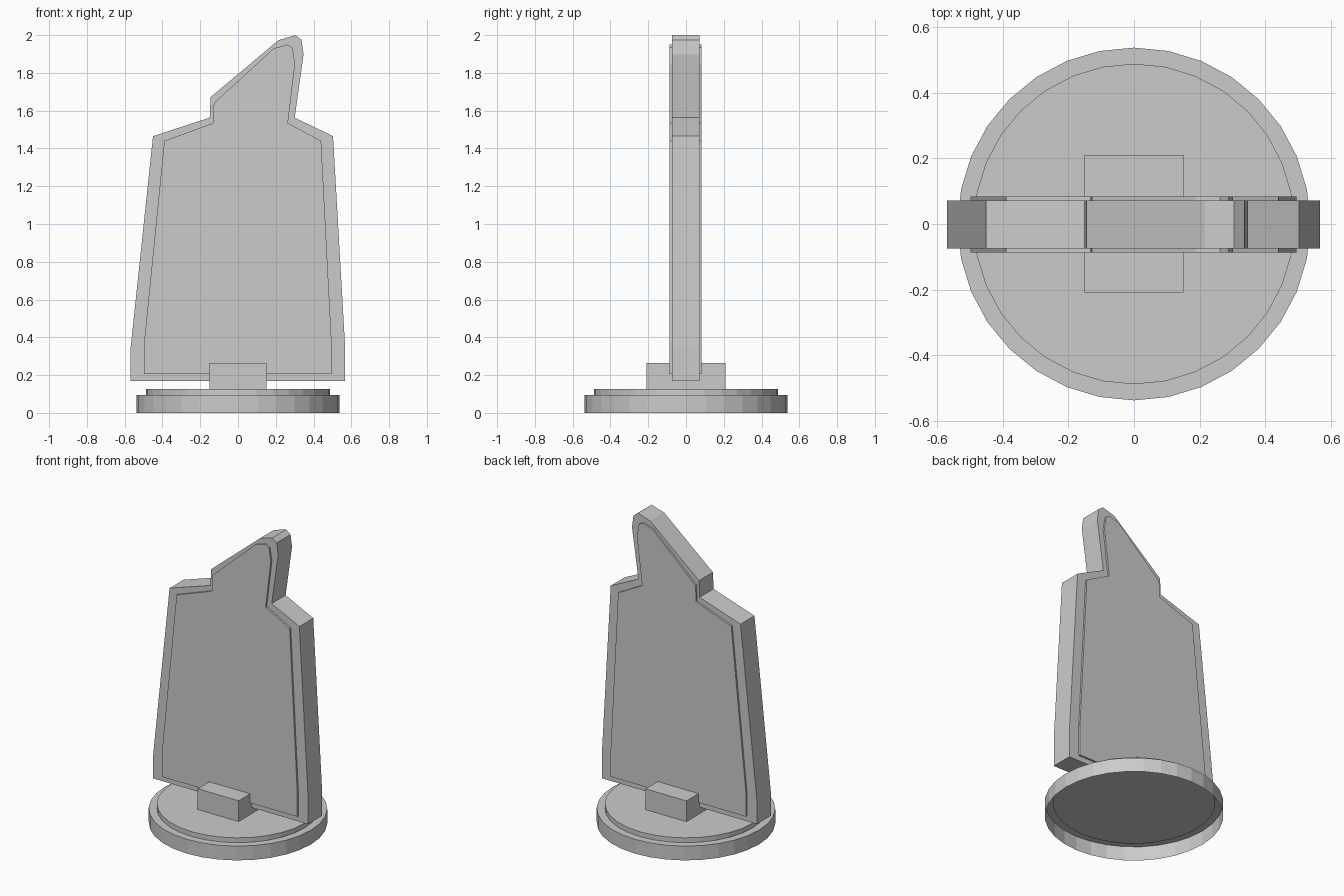
import bpy, bmesh
from math import sin, cos, pi

if "Cube" in bpy.data.objects:
    bpy.data.objects.remove(bpy.data.objects["Cube"])


def finish(name, bm):
    bmesh.ops.recalc_face_normals(bm, faces=bm.faces)
    me = bpy.data.meshes.new(name)
    bm.to_mesh(me)
    bm.free()
    ob = bpy.data.objects.new(name, me)
    bpy.context.collection.objects.link(ob)
    return ob


def slab(name, outline, y0, y1):
    """Extrude an (x, z) outline along y."""
    bm = bmesh.new()
    face = bm.faces.new([bm.verts.new((x, y0, z)) for x, z in outline])
    new = bmesh.ops.extrude_face_region(bm, geom=[face])["geom"]
    verts = [v for v in new if isinstance(v, bmesh.types.BMVert)]
    bmesh.ops.translate(bm, verts=verts, vec=(0, y1 - y0, 0))
    return finish(name, bm)


def lathe(name, profile, caps=False, sides=32):
    """Revolve an (r, z) profile around z, optionally capping both ends."""
    bm = bmesh.new()
    rings = [[bm.verts.new((r * cos(2 * pi * i / sides), r * sin(2 * pi * i / sides), z))
              for i in range(sides)] for r, z in profile]
    for a, b in zip(rings, rings[1:]):
        for i in range(sides):
            j = (i + 1) % sides
            bm.faces.new((a[i], a[j], b[j], b[i]))
    if caps:
        bm.faces.new(rings[0][::-1])
        bm.faces.new(rings[-1])
    return finish(name, bm)


# Stand: outer rim open underneath, with a raised disc on top
rim = lathe("base_rim", [(0.537, 0), (0.537, 0.095), (0.487, 0.095)])
# make the open rim shell face outwards
if rim.data.polygons[0].normal.dot(rim.data.polygons[0].center) < 0:
    rim.data.flip_normals()
lathe("base_disc", [(0.488, 0.09), (0.488, 0.127)], caps=True)

# Block that holds the panel
slab("holder_block", [(-0.15, 0.09), (0.15, 0.09), (0.15, 0.265), (-0.15, 0.265)], -0.208, 0.21)

# Flat standing figure: border slab
border = [(-0.57, 0.17), (0.567, 0.17), (0.567, 0.35), (0.503, 1.465), (0.30, 1.563),
          (0.347, 1.897), (0.336, 1.975), (0.304, 2.0), (0.214, 1.973),
          (-0.145, 1.672), (-0.15, 1.563), (-0.45, 1.465), (-0.57, 0.33)]
slab("panel_border", border, -0.075, 0.071)

# Slightly thicker face insert, showing on front and back
insert = [(-0.498, 0.205), (0.495, 0.205), (0.495, 0.38), (0.44, 1.44), (0.264, 1.534),
          (0.302, 1.85), (0.288, 1.934), (0.262, 1.95), (0.188, 1.929),
          (-0.128, 1.64), (-0.132, 1.534), (-0.39, 1.44), (-0.498, 0.36)]
slab("panel_face", insert, -0.087, 0.083)
